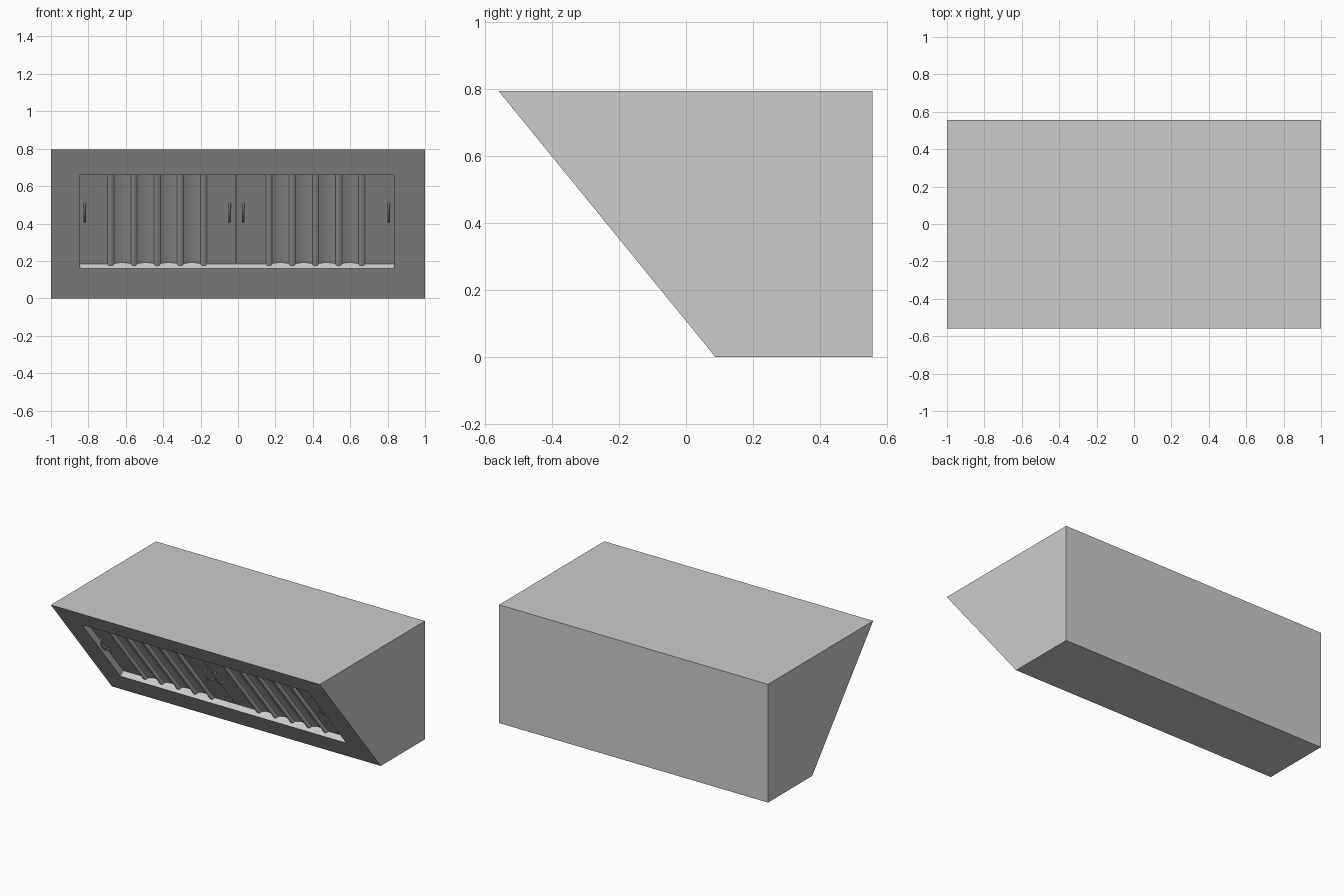
import bpy, bmesh
from math import atan2, sin, cos, pi
from mathutils import Matrix

if "Cube" in bpy.data.objects:
    bpy.data.objects.remove(bpy.data.objects["Cube"])

# Frame of the slanted front: x across, y into the hood, z up the slope
TILT = atan2(0.648, 0.795)
SLOPE = Matrix.Translation((0, 0.088, 0)) @ Matrix.Rotation(TILT, 4, 'X')
LEFT, RIGHT, LOW, HIGH, MID = -0.845, 0.835, 0.206, 0.851, -0.01
FACE = 0.04    # depth of the filter faces behind the front
BACK = 0.07    # depth of the recess


def prism(name, points, vector, matrix=Matrix()):
    """Closed solid: a planar outline swept along a vector."""
    bm = bmesh.new()
    face = bm.faces.new([bm.verts.new(p) for p in points])
    swept = bmesh.ops.extrude_face_region(bm, geom=[face])['geom']
    verts = [g for g in swept if isinstance(g, bmesh.types.BMVert)]
    bmesh.ops.translate(bm, verts=verts, vec=vector)
    bmesh.ops.recalc_face_normals(bm, faces=bm.faces)
    mesh = bpy.data.meshes.new(name)
    bm.to_mesh(mesh)
    bm.free()
    obj = bpy.data.objects.new(name, mesh)
    obj.matrix_world = matrix
    bpy.context.collection.objects.link(obj)
    return obj


def smooth(obj):
    bpy.ops.object.select_all(action='DESELECT')
    obj.select_set(True)
    bpy.context.view_layer.objects.active = obj
    bpy.ops.object.shade_smooth_by_angle(angle=0.6)


# Hood housing with a rectangular recess in its slanted front
housing = prism('hood_housing',
                [(-1, -0.56, 0.795), (-1, 0.557, 0.795), (-1, 0.557, 0), (-1, 0.088, 0)],
                (2, 0, 0))
cutter = prism('recess_cutter',
               [(LEFT, -0.1, LOW), (RIGHT, -0.1, LOW), (RIGHT, BACK, LOW), (LEFT, BACK, LOW)],
               (0, 0, HIGH - LOW), SLOPE)
cutter.hide_render = True
cutter.hide_viewport = False
cut = housing.modifiers.new('recess', 'BOOLEAN')
cut.operation = 'DIFFERENCE'
cut.solver = 'EXACT'
cut.object = cutter
bpy.context.view_layer.objects.active = housing
bpy.ops.object.modifier_apply(modifier=cut.name)
bpy.data.objects.remove(cutter)


# Baffle filters: flat side rails, rounded ribs, shallow channels between
def filter_panel(name, x0, x1, first_rib):
    ribs = [first_rib + 0.124 * i for i in range(5)]
    r = 0.017
    outline = [(x0, FACE)]
    for i, x in enumerate(ribs):
        for k in range(9):
            a = pi * k / 8
            outline.append((x - r * cos(a), FACE - r * sin(a)))
        if i < 4:
            for k in range(1, 8):
                t = k / 8
                outline.append((x + r + (0.124 - 2 * r) * t, FACE + 0.01 * sin(pi * t)))
    outline += [(x1, FACE), (x1, BACK), (x0, BACK)]
    smooth(prism(name, [(x, y, LOW) for x, y in outline], (0, 0, HIGH - LOW), SLOPE))


filter_panel('left_filter', LEFT, MID - 0.001, -0.68)
filter_panel('right_filter', MID + 0.001, RIGHT, 0.166)


# Bowed pull handles near the filter edges
def handle(name, x):
    curve = bpy.data.curves.new(name, 'CURVE')
    curve.dimensions = '3D'
    curve.bevel_depth = 0.0065
    curve.bevel_resolution = 3
    curve.use_fill_caps = True
    line = curve.splines.new('POLY')
    line.points.add(16)
    for i, p in enumerate(line.points):
        a = pi * i / 16
        p.co = (x, FACE - 0.032 * sin(a), 0.565 - 0.062 * cos(a), 1)
    obj = bpy.data.objects.new(name, curve)
    obj.matrix_world = SLOPE
    bpy.context.collection.objects.link(obj)
    bpy.ops.object.select_all(action='DESELECT')
    obj.select_set(True)
    bpy.context.view_layer.objects.active = obj
    bpy.ops.object.convert(target='MESH')
    smooth(bpy.context.object)


for i, x in enumerate((-0.82, -0.045, 0.027, 0.805)):
    handle(f'handle_{i + 1}', x)
